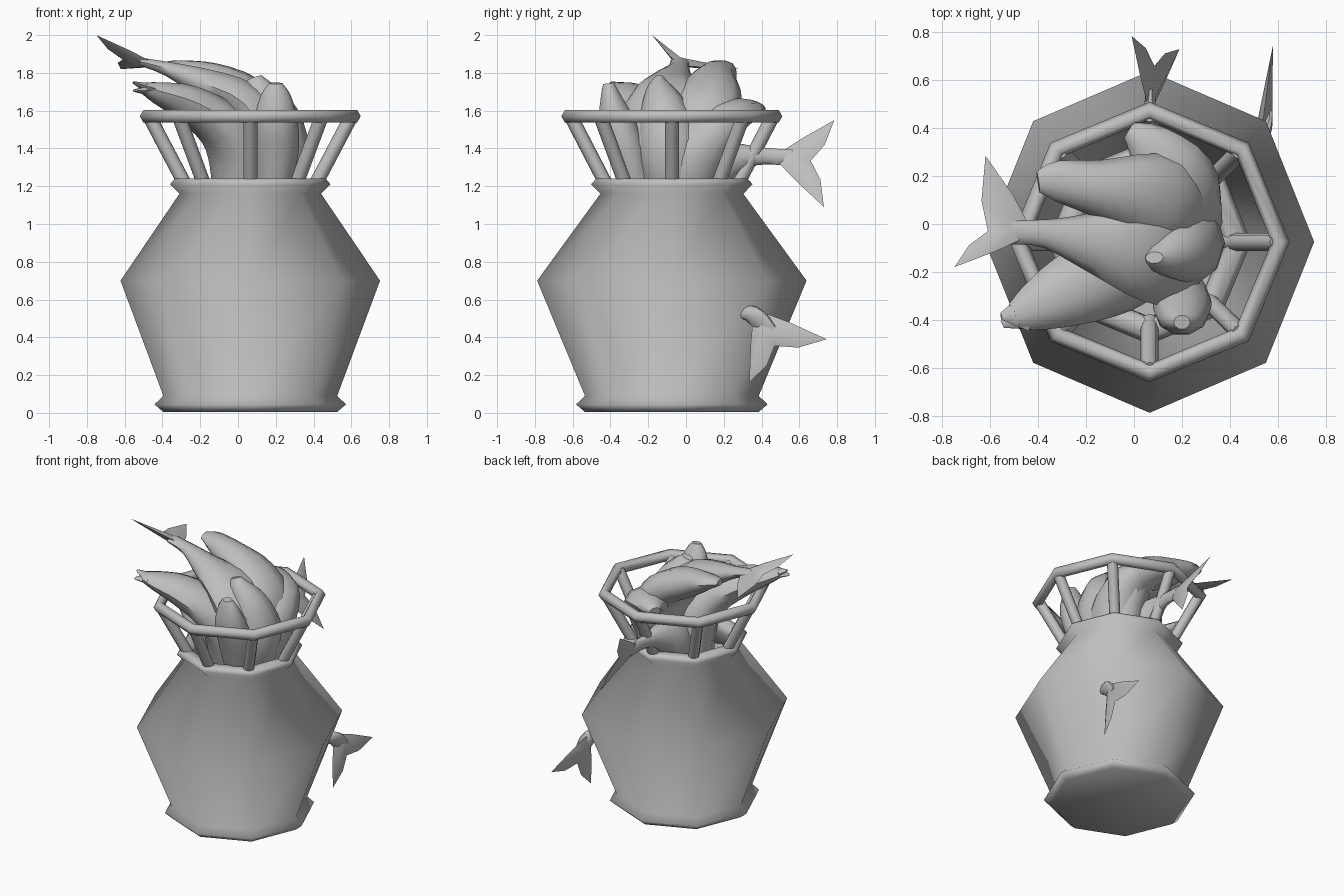
import bpy, bmesh, math
from mathutils import Vector

if "Cube" in bpy.data.objects:
    bpy.data.objects.remove(bpy.data.objects["Cube"])

CX, CY = 0.065, -0.075   # pot axis

grey = bpy.data.materials.new("plain grey")
grey.diffuse_color = (0.52, 0.52, 0.52, 1)
grey.use_nodes = True
grey.node_tree.nodes["Principled BSDF"].inputs["Base Color"].default_value = grey.diffuse_color


def finish(name, bm, angle=50):
    bmesh.ops.recalc_face_normals(bm, faces=bm.faces)
    me = bpy.data.meshes.new(name)
    bm.to_mesh(me)
    bm.free()
    ob = bpy.data.objects.new(name, me)
    bpy.context.collection.objects.link(ob)
    me.materials.append(grey)
    bpy.ops.object.select_all(action='DESELECT')
    ob.select_set(True)
    bpy.context.view_layer.objects.active = ob
    bpy.ops.object.shade_smooth_by_angle(angle=math.radians(angle))
    return ob


def bridge(bm, a, b):
    n = len(a)
    for i in range(n):
        bm.faces.new((a[i], a[(i + 1) % n], b[(i + 1) % n], b[i]))


def octagon(r, z):
    stretch = 1.0 + 0.038 * max(0, 1 - abs(z - 0.7) / 0.6)   # belly slightly deeper than wide
    return [Vector((CX + r * math.cos(k * math.pi / 4),
                    CY + stretch * r * math.sin(k * math.pi / 4), z)) for k in range(8)]


def lathe(name, profile, closed=False):
    bm = bmesh.new()
    rings = [[bm.verts.new(p) for p in octagon(r, z)] for r, z in profile]
    for a, b in zip(rings, rings[1:]):
        bridge(bm, a, b)
    if closed:
        bridge(bm, rings[-1], rings[0])
    else:
        bm.faces.new(rings[0])
        bm.faces.new(rings[-1])
    return finish(name, bm, 100)


def loft(name, stations, side, sides=10, sub=3):
    """Body through stations (point, half width along side, half depth)."""
    side = Vector(side).normalized()
    rows = [(*p, w, d) for p, w, d in stations]
    fine = []
    for i in range(len(rows) - 1):       # smooth interpolation of the stations
        a, b = rows[max(i - 1, 0)], rows[i]
        c, e = rows[i + 1], rows[min(i + 2, len(rows) - 1)]
        for s in range(sub):
            t = s / sub
            fine.append([0.5 * (2 * q + (r - p) * t + (2 * p - 5 * q + 4 * r - u) * t * t
                                + (3 * q - p - 3 * r + u) * t ** 3)
                         for p, q, r, u in zip(a, b, c, e)])
    fine.append(rows[-1])
    pts = [Vector(f[:3]) for f in fine]
    bm = bmesh.new()
    rings = []
    for i, f in enumerate(fine):
        tan = (pts[min(i + 1, len(pts) - 1)] - pts[max(i - 1, 0)]).normalized()
        u = (side - tan * side.dot(tan)).normalized()
        v = tan.cross(u)
        rings.append([bm.verts.new(pts[i] + u * f[3] * math.cos(k * math.tau / sides)
                                   + v * f[4] * math.sin(k * math.tau / sides))
                      for k in range(sides)])
    for a, b in zip(rings, rings[1:]):
        bridge(bm, a, b)
    bm.faces.new(rings[0])
    bm.faces.new(rings[-1])
    return finish(name, bm)


def tail_fin(name, joint, tip_a, notch, tip_b, thick, bulge=0.08):
    """Forked fin: thick in the middle, thin at the outline, inner edges curved."""
    joint, tip_a, notch, tip_b = map(Vector, (joint, tip_a, notch, tip_b))
    n = (tip_a - joint).cross(tip_b - joint).normalized() * thick
    mid = joint.lerp(notch, 0.5)
    back = joint - notch
    la = joint.lerp(tip_a, 0.5) + back * bulge
    lb = joint.lerp(tip_b, 0.5) + back * bulge
    ia = notch.lerp(tip_a, 0.4) - back * 0.12
    ib = notch.lerp(tip_b, 0.4) - back * 0.12
    bm = bmesh.new()
    rim = [bm.verts.new(p) for p in (joint, la, tip_a, ia, notch, ib, tip_b, lb)]
    for s in (1, -1):
        c = bm.verts.new(mid + n * s)
        for i in range(8):
            bm.faces.new((rim[i], rim[(i + 1) % 8], c))
    return finish(name, bm)


# pot with a hollow neck
lathe("pot", [(0.46, 0.005), (0.507, 0.045), (0.46, 0.09), (0.687, 0.70), (0.375, 1.16),
              (0.425, 1.21), (0.40, 1.24), (0.335, 1.24), (0.31, 1.17), (0.42, 1.0)])

# upper ring
lathe("upper_ring", [(0.547 + 0.038 * math.cos(k * math.pi / 3),
                      1.57 + 0.038 * math.sin(k * math.pi / 3)) for k in range(6)], closed=True)

# slanted struts between the pot rim and the ring
for k, (a, b) in enumerate(zip(octagon(0.33, 1.18), octagon(0.535, 1.57))):
    loft(f"strut_{k + 1}", [(a, 0.037, 0.037), (b, 0.037, 0.037)],
         (-math.sin(k * math.pi / 4), math.cos(k * math.pi / 4), 0), sides=8, sub=1)

# upper fish, head down in the pot, tail up to the left
loft("upper_fish_body", [((-0.52, -0.035, 1.86), 0.05, 0.022), ((-0.37, -0.04, 1.82), 0.06, 0.04),
                         ((-0.17, -0.075, 1.74), 0.13, 0.085), ((0.03, -0.09, 1.64), 0.23, 0.12),
                         ((0.15, -0.08, 1.42), 0.25, 0.18), ((0.16, -0.07, 1.1), 0.16, 0.14)],
     (0, 1, 0))
tail_fin("upper_fish_tail", (-0.42, -0.04, 1.84), (-0.75, -0.18, 2.0), (-0.61, -0.03, 1.87),
         (-0.62, 0.285, 1.82), 0.028)

# back fish, head raised to the left
loft("back_fish_body", [((-0.40, 0.175, 1.835), 0.045, 0.02), ((-0.32, 0.18, 1.82), 0.085, 0.05),
                        ((-0.15, 0.15, 1.76), 0.12, 0.10), ((0.04, 0.12, 1.67), 0.18, 0.12),
                        ((0.15, 0.07, 1.5), 0.22, 0.16), ((0.17, 0.02, 1.1), 0.15, 0.13)],
     (0.25, 1, 0))
# side fish, leaning to the rear
loft("side_fish_body", [((-0.02, 0.39, 1.60), 0.04, 0.03), ((0.06, 0.33, 1.60), 0.10, 0.06),
                        ((0.17, 0.19, 1.54), 0.17, 0.12), ((0.20, 0.04, 1.34), 0.17, 0.18),
                        ((0.17, 0.0, 1.1), 0.12, 0.14)],
     (1, 0.5, 0))

# left fish, head leaning over the ring with parted jaws
loft("left_fish_body", [((-0.50, -0.385, 1.72), 0.055, 0.03), ((-0.42, -0.35, 1.695), 0.10, 0.06),
                        ((-0.27, -0.28, 1.64), 0.15, 0.10), ((-0.09, -0.20, 1.52), 0.18, 0.13),
                        ((0.01, -0.12, 1.34), 0.19, 0.16), ((0.02, -0.08, 1.05), 0.14, 0.15)],
     (-0.4, 1, 0))
for part, tip in (("upper", (-0.555, -0.385, 1.75)), ("lower", (-0.55, -0.42, 1.705))):
    loft(f"left_fish_{part}_jaw", [(tip, 0.015, 0.006), ((-0.45, -0.37, 1.71), 0.08, 0.035)],
         (-0.4, 1, 0), sides=6)

# front fish, head straight up
loft("front_fish_body", [((0.20, -0.41, 1.745), 0.035, 0.03), ((0.20, -0.40, 1.68), 0.08, 0.055),
                         ((0.20, -0.37, 1.55), 0.115, 0.095), ((0.20, -0.31, 1.38), 0.12, 0.10),
                         ((0.18, -0.24, 1.1), 0.08, 0.08)], (1, 0, 0))

# middle fish, head up behind the front one
loft("middle_fish_body", [((0.085, -0.14, 1.775), 0.04, 0.025), ((0.11, -0.14, 1.71), 0.08, 0.075),
                          ((0.18, -0.11, 1.57), 0.14, 0.14), ((0.21, -0.08, 1.36), 0.17, 0.18),
                          ((0.18, -0.06, 1.1), 0.12, 0.13)], (1, 0, 0))

# rear fish, tail out between the struts
loft("rear_fish_body", [((0.07, 0.56, 1.35), 0.02, 0.045), ((0.06, 0.38, 1.36), 0.035, 0.05),
                        ((0.05, 0.24, 1.34), 0.08, 0.10), ((0.05, 0.08, 1.26), 0.13, 0.16),
                        ((0.05, -0.02, 1.05), 0.10, 0.10)], (1, 0, 0))
tail_fin("rear_fish_tail", (0.065, 0.46, 1.355), (-0.01, 0.785, 1.55), (0.085, 0.66, 1.335),
         (0.19, 0.73, 1.09), 0.03, 0.04)

# tail poking through the pot wall
loft("wall_tail_stub", [((0.52, 0.29, 0.53), 0.02, 0.03), ((0.53, 0.34, 0.525), 0.03, 0.045),
                        ((0.545, 0.39, 0.49), 0.025, 0.055), ((0.555, 0.45, 0.43), 0.018, 0.04)],
     (0.8, -0.6, 0))
tail_fin("wall_tail_fin", (0.53, 0.36, 0.55), (0.58, 0.745, 0.39), (0.56, 0.47, 0.355),
         (0.54, 0.335, 0.16), 0.032, 0.05)
